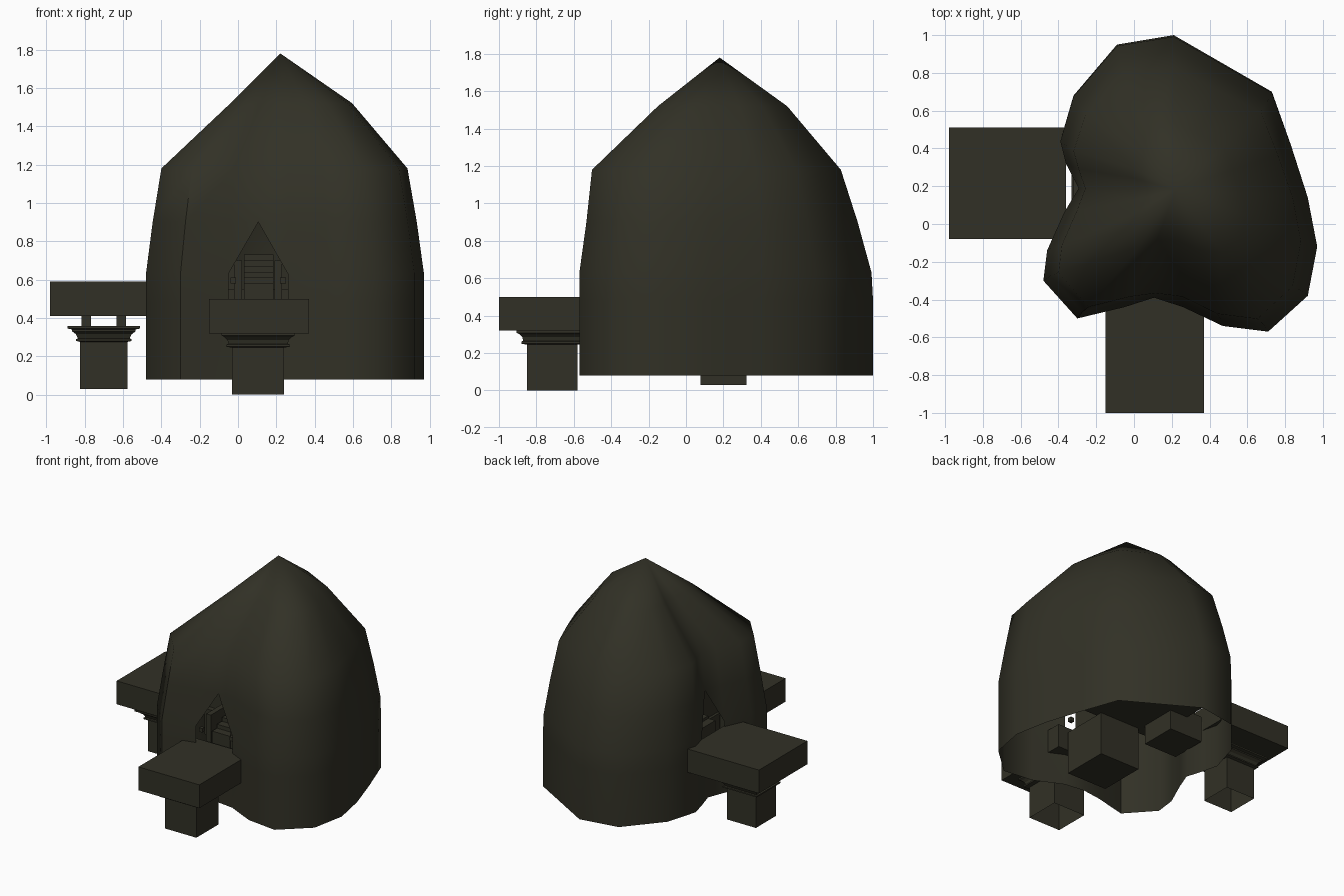
import bpy, bmesh, math

if "Cube" in bpy.data.objects:
    bpy.data.objects.remove(bpy.data.objects["Cube"])

mat = bpy.data.materials.new("dark_olive_stone")
mat.diffuse_color = (0.031, 0.030, 0.019, 1)
mat.use_nodes = True
mat.node_tree.nodes["Principled BSDF"].inputs["Base Color"].default_value = mat.diffuse_color


def finish(name, bm, smooth=None):
    bmesh.ops.recalc_face_normals(bm, faces=bm.faces)
    me = bpy.data.meshes.new(name)
    bm.to_mesh(me)
    bm.free()
    ob = bpy.data.objects.new(name, me)
    bpy.context.collection.objects.link(ob)
    me.materials.append(mat)
    if smooth:
        bpy.ops.object.select_all(action='DESELECT')
        ob.select_set(True)
        bpy.context.view_layer.objects.active = ob
        bpy.ops.object.shade_smooth_by_angle(angle=math.radians(smooth))
    return ob


def box(name, x0, x1, y0, y1, z0, z1):
    bm = bmesh.new()
    bmesh.ops.create_cube(bm, size=1)
    for v in bm.verts:
        v.co = ((x0 + x1) / 2 + v.co.x * (x1 - x0), (y0 + y1) / 2 + v.co.y * (y1 - y0),
                (z0 + z1) / 2 + v.co.z * (z1 - z0))
    return finish(name, bm)


def square_column(name, cx, cy, profile):
    """Square pillar with an open foot, from (half width, height) pairs."""
    bm = bmesh.new()
    rings = [[bm.verts.new((cx + sx * w, cy + sy * w, z))
              for sx, sy in ((-1, -1), (1, -1), (1, 1), (-1, 1))] for w, z in profile]
    for a, b in zip(rings, rings[1:]):
        for i in range(4):
            j = (i + 1) % 4
            bm.faces.new((a[i], a[j], b[j], b[i]))
    bm.faces.new(rings[-1])
    finish(name, bm)


# hill shell: outline lofted towards the peak, with two pointed cave mouths
outline = [(.21, 1.0), (-.09, .95), (-.32, .68), (-.39, .44), (-.36, .32), (-.32, .19),
           (-.37, .06), (-.46, -.14), (-.48, -.30), (-.30, -.50), (-.05, -.44), (.10, -.42),
           (.26, -.44), (.47, -.54), (.71, -.57), (.92, -.38), (.97, -.12), (.92, .14),
           (.83, .42), (.73, .70), (.47, .85)]
px, py = .22, .18
# height, then scale towards left, right, front, back
rows = [(.08, 1, 1, 1, 1), (.48, 1, 1, 1, 1), (.63, 1, 1, 1, .99), (.90, .95, .95, .95, .90),
        (1.18, .885, .885, .91, .79), (1.52, .37, .50, .44, .44)]
bm = bmesh.new()
grid = []
for z, sl, sr, sf, sb in rows:
    ring = []
    for x, y in outline:
        dx, dy = x - px, y - py
        ring.append(bm.verts.new((px + dx * (sl if dx < 0 else sr),
                                  py + dy * (sf if dy < 0 else sb), z)))
    grid.append(ring)
peak = bm.verts.new((px, py, 1.78))
n = len(outline)
mouths = {4: 'L', 5: 'R', 10: 'L', 11: 'R'}
for r in range(len(rows) - 1):
    for i in range(n):
        j = (i + 1) % n
        a, b, c, d = grid[r][i], grid[r][j], grid[r + 1][j], grid[r + 1][i]
        side = mouths.get(i)
        if side and r == 1:
            continue
        if side and r == 2:
            bm.faces.new((a, c, d) if side == 'L' else (b, c, d))
        else:
            bm.faces.new((a, b, c, d))
for i in range(n):
    bm.faces.new((grid[-1][i], grid[-1][(i + 1) % n], peak))
finish("hill_shell", bm, 60)

# front platform on its pillar
box("front_platform", -.15, .37, -1.0, -.38, .32, .50)
square_column("front_pillar", .105, -.715,
              [(.135, 0), (.135, .245), (.165, .25), (.165, .262), (.155, .265),
               (.16, .285), (.175, .30), (.19, .308), (.19, .32)])

# left platform on its pillar, with short posts between
box("left_platform", -.98, -.36, -.08, .51, .41, .59)
square_column("left_pillar", -.70, .20,
              [(.123, .03), (.123, .275), (.145, .28), (.145, .29), (.135, .293),
               (.145, .315), (.165, .33), (.165, .34), (.19, .345), (.19, .357)])
for sx in (-1, 1):
    for sy in (-1, 1):
        cx, cy = -.70 + sx * .092, .20 + sy * .092
        box("left_post", cx - .025, cx + .025, cy - .025, cy + .025, .357, .41)

# stairway behind the front mouth, with side walls and lamps
for k in range(6):
    box("front_step", .03, .185, -.36 + k * .06, -.30 + k * .06, .45, .58 + k * .03)
for s in (-1, 1):
    x = .105 + s * .105
    box("front_jamb", x - .02, x + .02, -.36, 0, .45, .70)
    lx = .105 + s * .13
    box("front_lamp", lx - .015, lx + .015, -.42, -.39, .58, .61)

# stairway behind the left mouth
for k in range(5):
    box("left_step", -.32 + k * .06, -.26 + k * .06, .10, .28, .50, .64 + k * .02)

# inner hall floor and foundations
box("hall_floor", -.20, .45, -.05, .50, .45, .55)
box("front_foundation", -.04, .30, -.36, .0, .12, .45)
box("left_foundation", -.33, -.05, .06, .34, .30, .50)
